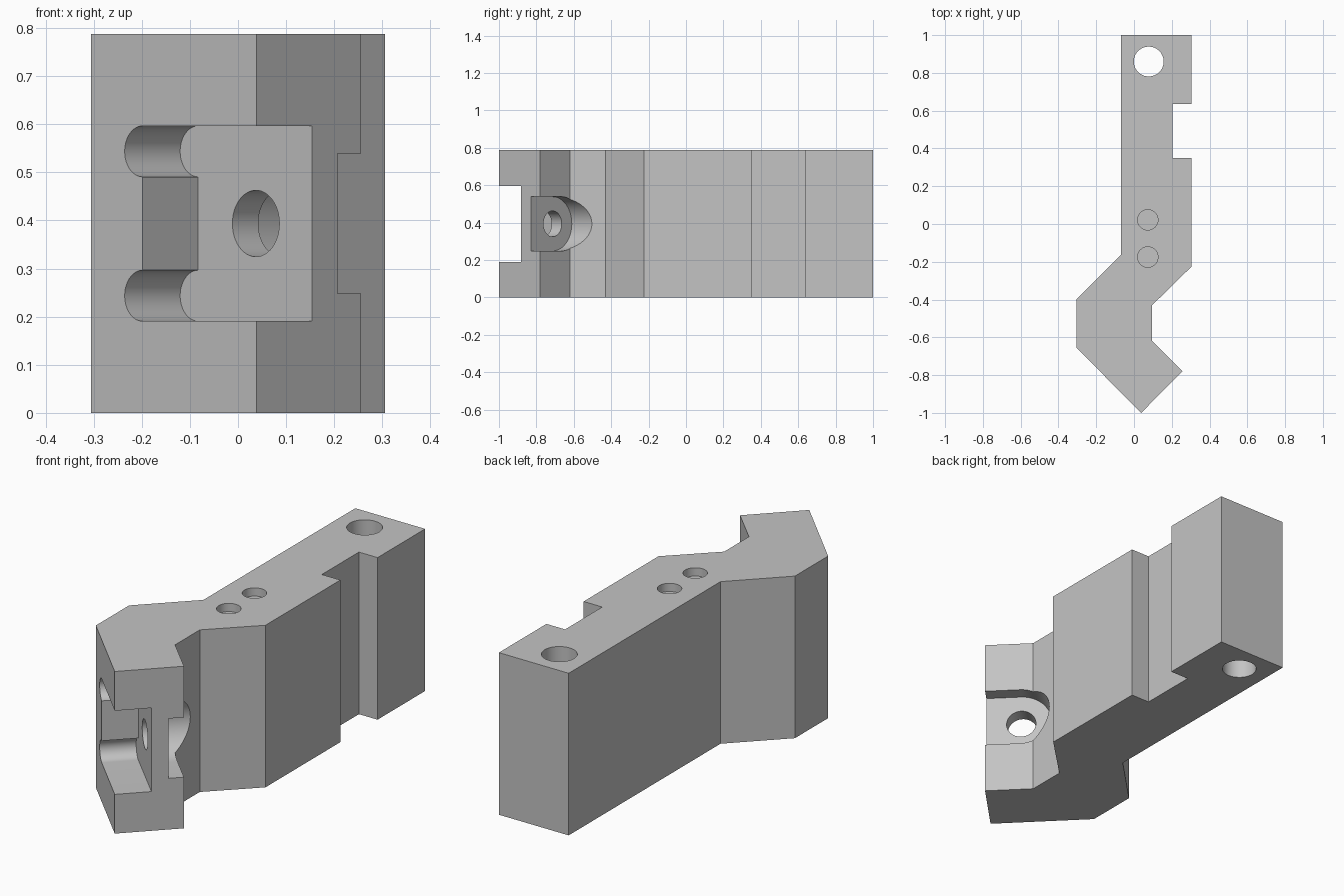
import bpy, bmesh
from math import sin, cos, radians, sqrt
from mathutils import Matrix, Vector

cube = bpy.data.objects.get("Cube")
if cube:
    bpy.data.objects.remove(cube, do_unlink=True)

HEIGHT = 0.787
MID = HEIGHT / 2

grey = bpy.data.materials.new("machined grey")
grey.use_nodes = True
grey.diffuse_color = (0.55, 0.55, 0.55, 1)
grey.node_tree.nodes["Principled BSDF"].inputs["Base Color"].default_value = grey.diffuse_color


def arc(cx, cy, r, start, end, steps=24):
    angles = [radians(start + (end - start) * i / steps) for i in range(steps + 1)]
    return [(cx + r * cos(a), cy + r * sin(a)) for a in angles]


def circle(cx, cy, r):
    return arc(cx, cy, r, 0, 360, 48)[:-1]


def prism(name, profile, low, high, frame=Matrix()):
    """Extrude a flat profile from low to high along the frame's third axis."""
    bm = bmesh.new()
    face = bm.faces.new([bm.verts.new((a, b, low)) for a, b in profile])
    top = bmesh.ops.extrude_face_region(bm, geom=[face])["geom"]
    bmesh.ops.translate(bm, vec=(0, 0, high - low),
                        verts=[g for g in top if isinstance(g, bmesh.types.BMVert)])
    bmesh.ops.transform(bm, matrix=frame, verts=bm.verts)
    bmesh.ops.recalc_face_normals(bm, faces=bm.faces)
    mesh = bpy.data.meshes.new(name)
    bm.to_mesh(mesh)
    bm.free()
    obj = bpy.data.objects.new(name, mesh)
    bpy.context.collection.objects.link(obj)
    mesh.materials.append(grey)
    return obj


# Angled arm body
outline = [(-0.07, 1), (-0.07, -0.165), (-0.305, -0.4), (-0.305, -0.655),
           (0.038, -1), (0.256, -0.78), (0.096, -0.62), (0.096, -0.43),
           (0.305, -0.225), (0.305, 0.35), (0.205, 0.35), (0.205, 0.635),
           (0.305, 0.635), (0.305, 1)]
body = prism("angled_arm", outline, 0, HEIGHT)

# Diagonal frame for the jaw: profile is (across, up), depth runs inward
d = 1 / sqrt(2)
jaw = Matrix(((-d, 0, d, 0), (d, 0, d, 0), (0, 1, 0, 0), (0, 0, 0, 1)))
across, wall, outside = -0.5685, -0.399, -0.9
half, relief, spot = 0.203, 0.053, 0.145

# Jaw pocket with two round corner reliefs
pocket = ([(outside, MID - half)]
          + arc(wall, MID - half + relief, relief, -90, 90)
          + arc(wall, MID + half - relief, relief, -90, 90)
          + [(outside, MID + half)])
# Open-sided round seat behind the bolt hole
seat = ([(outside, MID - spot)] + arc(across, MID, spot, -90, 90)
        + [(outside, MID + spot)])

cutters = [
    prism("jaw_pocket_cutter", pocket, -0.9, -0.516, jaw),
    prism("bolt_seat_cutter", seat, -0.44, 0.3, jaw),
    prism("bolt_hole_cutter", circle(across, MID, 0.069), -0.6, -0.3, jaw),
    prism("pivot_hole_cutter", circle(0.078, 0.86, 0.079), -0.1, HEIGHT + 0.1),
]
# Shallow dowel holes in the top
for y in (0.022, -0.175):
    cutters.append(prism("dowel_hole_cutter", circle(0.073, y, 0.054),
                         HEIGHT - 0.04, HEIGHT + 0.1))

bpy.ops.object.select_all(action="DESELECT")
body.select_set(True)
bpy.context.view_layer.objects.active = body
for cutter in cutters:
    cutter.hide_render = True
    mod = body.modifiers.new(cutter.name, "BOOLEAN")
    mod.operation = "DIFFERENCE"
    mod.solver = "EXACT"
    mod.object = cutter
    bpy.ops.object.modifier_apply(modifier=mod.name)
for cutter in cutters:
    bpy.data.objects.remove(cutter, do_unlink=True)

bpy.ops.object.shade_smooth_by_angle(angle=radians(30))
